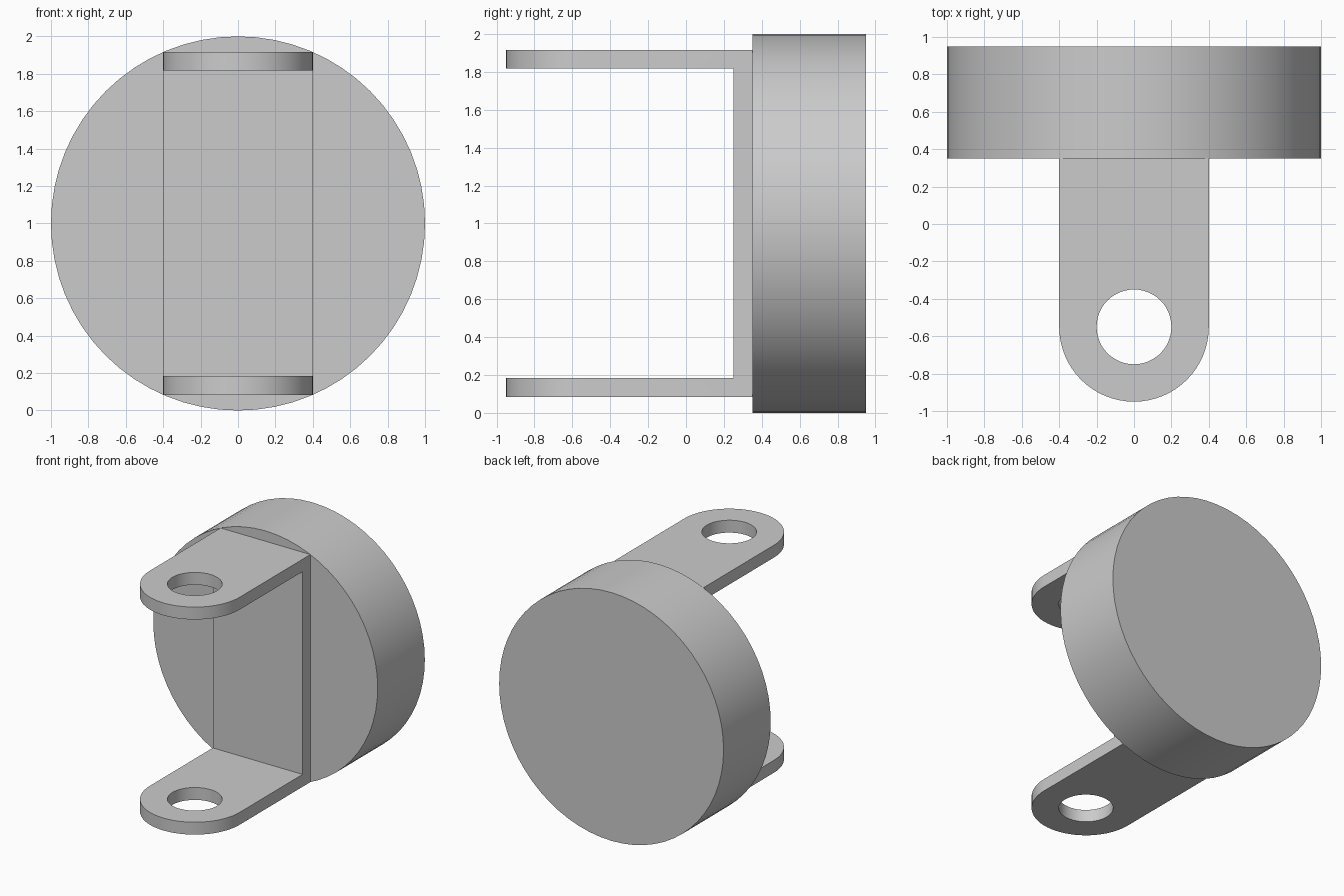
import bpy, bmesh
from math import pi, sin, cos, radians
from mathutils import Vector

if "Cube" in bpy.data.objects:
    bpy.data.objects.remove(bpy.data.objects["Cube"])


def prism(name, points, direction):
    """Extrude a closed outline along a direction into a solid object."""
    bm = bmesh.new()
    face = bm.faces.new([bm.verts.new(p) for p in points])
    ext = bmesh.ops.extrude_face_region(bm, geom=[face], use_keep_orig=True)
    moved = [v for v in ext["geom"] if isinstance(v, bmesh.types.BMVert)]
    bmesh.ops.translate(bm, verts=moved, vec=Vector(direction))
    bmesh.ops.recalc_face_normals(bm, faces=bm.faces)
    mesh = bpy.data.meshes.new(name)
    bm.to_mesh(mesh)
    bm.free()
    obj = bpy.data.objects.new(name, mesh)
    bpy.context.collection.objects.link(obj)
    return obj


def arc(radius, start, end, steps):
    return [(radius * cos(start + (end - start) * i / steps),
             radius * sin(start + (end - start) * i / steps)) for i in range(steps + 1)]


def cut(target, cutter, operation):
    """Apply a boolean and remove the cutter."""
    cutter.hide_render = True
    mod = target.modifiers.new(operation, 'BOOLEAN')
    mod.operation = operation
    mod.solver = 'EXACT'
    mod.object = cutter
    bpy.context.view_layer.objects.active = target
    bpy.ops.object.modifier_apply(modifier=mod.name)
    bpy.data.objects.remove(cutter)


def smooth(obj):
    bpy.ops.object.select_all(action='DESELECT')
    obj.select_set(True)
    bpy.context.view_layer.objects.active = obj
    bpy.ops.object.shade_smooth_by_angle(angle=radians(30))


# Round disc
ring = arc(1.0, 0, 2 * pi, 64)[:-1]
disc = prism("round_disc", [(x, 0.35, z + 1) for x, z in ring], (0, 0.6, 0))
smooth(disc)

# U-shaped bracket: side profile, trimmed to its rounded plan outline
HALF, T, TIP = 0.9165, 0.1, -0.55
lower, upper = 1 - HALF, 1 + HALF
side = [(0.35, lower), (0.35, upper), (-1, upper), (-1, upper - T),
        (0.25, upper - T), (0.25, lower + T), (-1, lower + T), (-1, lower)]
bracket = prism("mounting_bracket", [(-0.5, y, z) for y, z in side], (1, 0, 0))
plan = [(0.4, 0.5), (-0.4, 0.5)] + [(x, y + TIP) for x, y in arc(0.4, pi, 2 * pi, 32)]
cut(bracket, prism("plan_cutter", [(x, y, -0.5) for x, y in plan], (0, 0, 3)), 'INTERSECT')

# Pin holes through both arms
hole = arc(0.2, 0, 2 * pi, 48)[:-1]
cut(bracket, prism("hole_cutter", [(x, y + TIP, -0.5) for x, y in hole], (0, 0, 3)), 'DIFFERENCE')
smooth(bracket)
